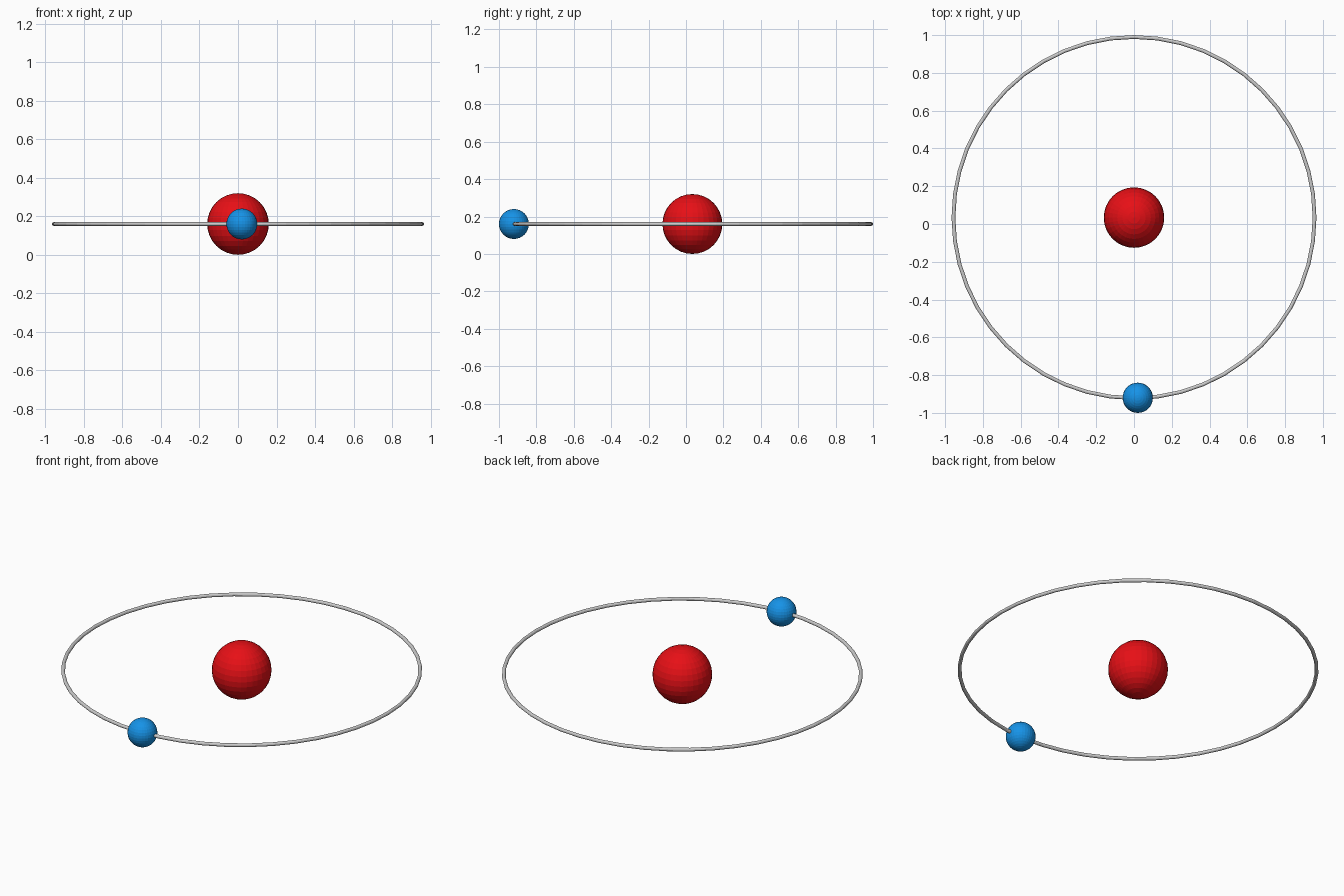
import bpy

if "Cube" in bpy.data.objects:
    bpy.data.objects.remove(bpy.data.objects["Cube"])

CENTRE_Y, CENTRE_Z = 0.034, 0.16


def finish(name, colour=None):
    obj = bpy.context.object
    obj.name = name
    if colour:
        mat = bpy.data.materials.new(name + "_colour")
        mat.diffuse_color = colour
        mat.use_nodes = True
        mat.node_tree.nodes["Principled BSDF"].inputs["Base Color"].default_value = mat.diffuse_color
        obj.data.materials.append(mat)
    return obj


def ball(name, radius, location, colour):
    bpy.ops.mesh.primitive_uv_sphere_add(
        segments=32, ring_count=16, radius=radius, location=location)
    return finish(name, colour)


# Central nucleus
ball("nucleus", 0.16, (0, CENTRE_Y, CENTRE_Z), (0.8, 0.005, 0.008, 1))

# Small electron sitting on the orbit
ball("electron", 0.08, (0.02, -0.92, CENTRE_Z), (0.008, 0.29, 0.8, 1))

# Thin orbit ring
bpy.ops.mesh.primitive_torus_add(
    major_radius=0.956, minor_radius=0.01, major_segments=48, minor_segments=12,
    location=(0, CENTRE_Y, CENTRE_Z))
finish("orbit_ring")
